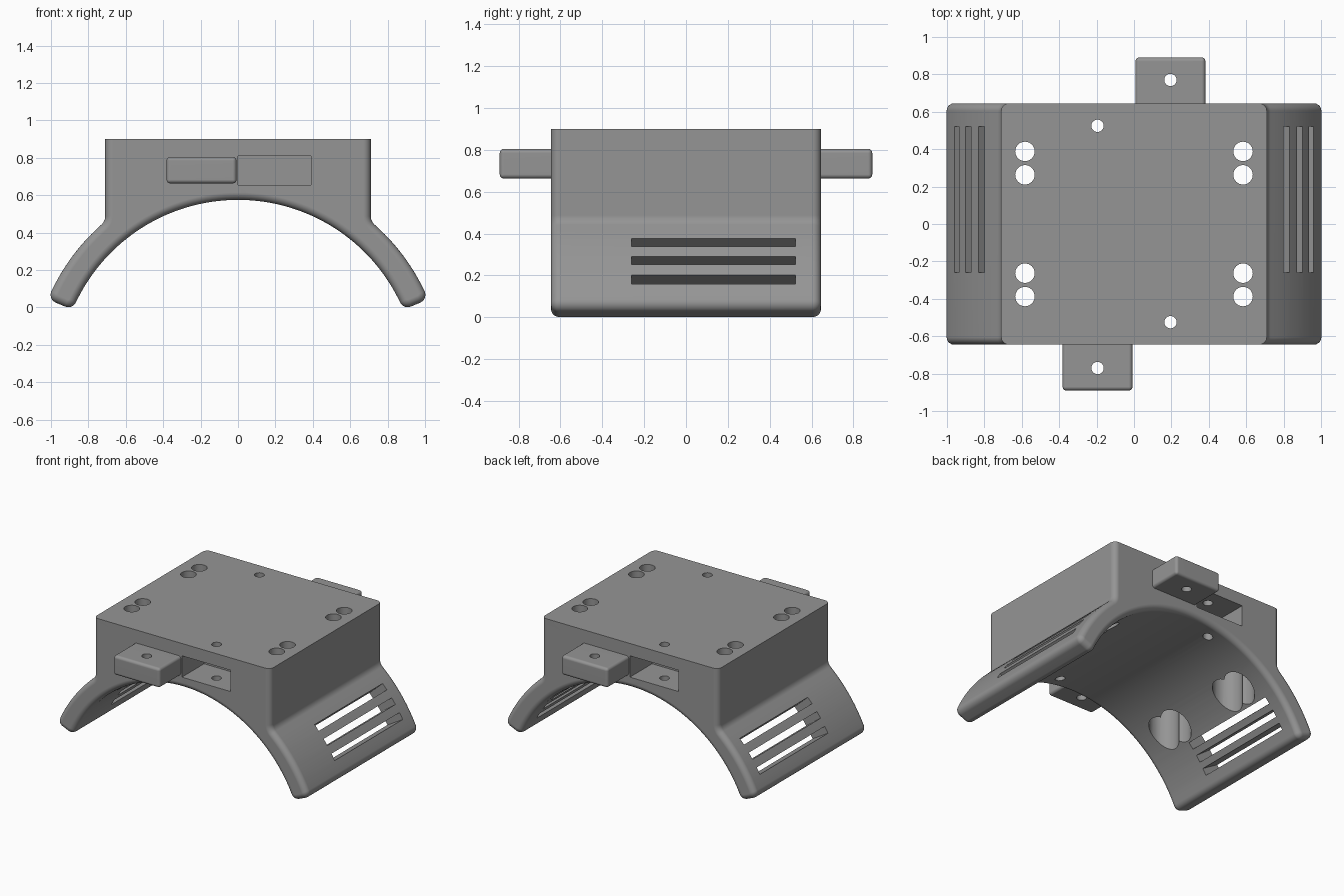
import bpy, bmesh, math
from mathutils import Vector, Matrix

if "Cube" in bpy.data.objects:
    bpy.data.objects.remove(bpy.data.objects["Cube"])

grey = bpy.data.materials.new("mid grey")
grey.diffuse_color = (0.3, 0.3, 0.3, 1)
grey.use_nodes = True
grey.node_tree.nodes["Principled BSDF"].inputs["Base Color"].default_value = grey.diffuse_color

# Main dimensions
ARC_Z, R_IN, R_OUT = -0.384, 0.959, 1.103   # saddle arc centre and radii
WALL_X, TOP_Z, HALF_Y = 0.71, 0.9, 0.645    # block on top of the saddle
TIP_R, FILLET_R, EDGE_R = 0.045, 0.06, 0.04
END = math.radians(22.8)                    # angle at which the arms end
O = Vector((0, ARC_Z))


def make(name, bm):
    mesh = bpy.data.meshes.new(name)
    bmesh.ops.recalc_face_normals(bm, faces=bm.faces)
    bm.to_mesh(mesh)
    bm.free()
    mesh.materials.append(grey)
    obj = bpy.data.objects.new(name, mesh)
    bpy.context.collection.objects.link(obj)
    return obj


def box(name, lo, hi, bevel=0.0):
    bm = bmesh.new()
    bmesh.ops.create_cube(bm, size=1)
    for v in bm.verts:
        v.co = [(l + h) / 2 + c * (h - l) for l, h, c in zip(lo, hi, v.co)]
    if bevel:
        bmesh.ops.bevel(bm, geom=bm.edges[:], offset=bevel, segments=4,
                        profile=0.5, affect='EDGES')
    return make(name, bm)


def cylinder(name, x, y, z0, z1, r):
    bm = bmesh.new()
    bmesh.ops.create_cone(bm, cap_ends=True, segments=32, radius1=r, radius2=r,
                          depth=z1 - z0,
                          matrix=Matrix.Translation((x, y, (z0 + z1) / 2)))
    return make(name, bm)


def activate(obj):
    bpy.ops.object.select_all(action='DESELECT')
    obj.select_set(True)
    bpy.context.view_layer.objects.active = obj


def cut(obj, cutter):
    activate(obj)
    mod = obj.modifiers.new("cut", 'BOOLEAN')
    mod.operation, mod.solver, mod.object = 'DIFFERENCE', 'EXACT', cutter
    bpy.ops.object.modifier_apply(modifier=mod.name)
    bpy.data.objects.remove(cutter)


def smooth(obj):
    activate(obj)
    bpy.ops.object.shade_smooth_by_angle(angle=math.radians(30))
    mod = obj.modifiers.new("flat faces", 'WEIGHTED_NORMAL')
    mod.keep_sharp = True


def ang(v):
    return math.atan2(v.y, v.x)


def arc(c, r, a0, a1, n):
    return [c + r * Vector((math.cos(t), math.sin(t)))
            for t in (a0 + (a1 - a0) * i / n for i in range(n + 1))]


def profile(d):
    """Closed x-z outline of the saddle and block, moved inward by d."""
    u = Vector((math.cos(END), math.sin(END)))
    n = Vector((-u.y, u.x))
    tip_in = O + math.sqrt((R_IN + TIP_R) ** 2 - TIP_R ** 2) * u + TIP_R * n
    tip_out = O + math.sqrt((R_OUT - TIP_R) ** 2 - TIP_R ** 2) * u + TIP_R * n
    fx = WALL_X + FILLET_R
    fil = Vector((fx, ARC_Z + math.sqrt((R_OUT + FILLET_R) ** 2 - fx ** 2)))
    a_in, a_out, a_fil = ang(tip_in - O), ang(tip_out - O), ang(fil - O)
    r = TIP_R - d
    half = arc(O, R_IN + d, math.pi / 2, a_in, 32)
    half += arc(tip_in, r, a_in - math.pi, END - math.pi / 2, 6)[1:]
    half += arc(tip_out, r, END - math.pi / 2, a_out, 6)
    half += arc(O, R_OUT - d, a_out, a_fil, 12)[1:]
    half += arc(fil, FILLET_R + d, a_fil + math.pi, math.pi, 6)[1:]
    half.append(Vector((WALL_X - d, TOP_Z)))
    return half + [Vector((-p.x, p.y)) for p in reversed(half[1:])]


# Saddle body: outline swept front to back with rounded front and back rims
STEPS = 5
rim = [(EDGE_R * (1 - math.sin(t)), HALF_Y - EDGE_R * (1 - math.cos(t)))
       for t in (math.pi / 2 * i / STEPS for i in range(STEPS + 1))]
stations = [(d, -y) for d, y in rim] + [(d, y) for d, y in reversed(rim)]
bm = bmesh.new()
rings = [[bm.verts.new((p.x, y, p.y)) for p in profile(d)] for d, y in stations]
for a, b in zip(rings, rings[1:]):
    for i in range(len(a)):
        bm.faces.new((a[i - 1], a[i], b[i], b[i - 1]))
bm.faces.new(rings[0])
bm.faces.new(rings[-1])
body = make("saddle_body", bm)

# Screw holes in pairs, widened from below
for sx in (-1, 1):
    for y in (-0.388, -0.263, 0.263, 0.388):
        cut(body, cylinder("counterbore", sx * 0.583, y, 0.0, 0.75, 0.1))
        cut(body, cylinder("screw_hole", sx * 0.583, y, 0.5, 1.0, 0.052))

# Vent slots pointing at the arc centre
for sx in (-1, 1):
    for deg in (30.75, 36.5, 42.3):
        t = math.radians(deg)
        slot = box("slot", (0.85, -0.26, -0.025), (1.25, 0.522, 0.025))
        turn = Matrix.Rotation(-t if sx > 0 else t - math.pi, 4, 'Y')
        slot.data.transform(Matrix.Translation((0, 0, ARC_Z)) @ turn)
        cut(body, slot)

# Sockets, pin holes and tabs, repeated half a turn apart
for name, s in (("front", 1), ("back", -1)):
    def span(x0, x1, y0, y1, z0, z1):
        xs, ys = sorted((s * x0, s * x1)), sorted((s * y0, s * y1))
        return (xs[0], ys[0], z0), (xs[1], ys[1], z1)

    cut(body, box("socket", *span(0.0, 0.39, -0.7, -0.39, 0.655, 0.81)))
    cut(body, cylinder("pin_hole", s * 0.195, -s * 0.525, 0.3, 1.0, 0.033))
    tab = box(name + "_tab", *span(-0.382, -0.008, -0.89, -0.6, 0.663, 0.805), 0.02)
    cut(tab, cylinder("tab_hole", -s * 0.195, -s * 0.77, 0.5, 1.0, 0.033))
    smooth(tab)

smooth(body)
